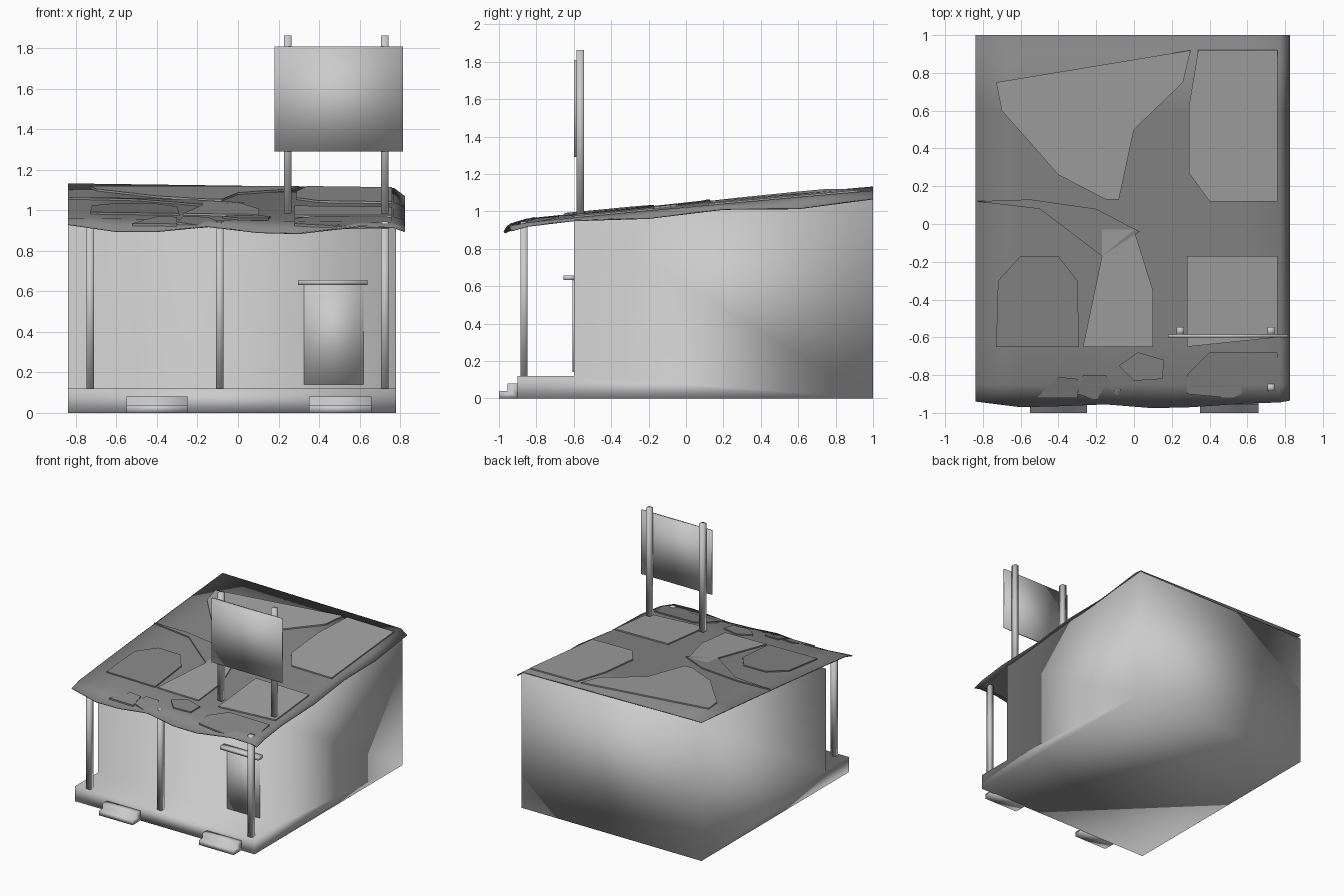
import bpy, bmesh
from mathutils import Vector

if "Cube" in bpy.data.objects:
    bpy.data.objects.remove(bpy.data.objects["Cube"])


def grey(name, v):
    m = bpy.data.materials.new(name)
    m.diffuse_color = (v, v, v, 1)
    m.use_nodes = True
    m.node_tree.nodes["Principled BSDF"].inputs["Base Color"].default_value = m.diffuse_color
    return m


DARK = grey("dark_roofing", 0.24)
WORN = grey("worn_roofing", 0.36)


def make(name, verts, faces, mat=None, smooth=True):
    me = bpy.data.meshes.new(name)
    me.from_pydata(verts, [], faces)
    bm = bmesh.new()
    bm.from_mesh(me)
    bmesh.ops.recalc_face_normals(bm, faces=bm.faces)
    bm.to_mesh(me)
    bm.free()
    if smooth:
        me.shade_smooth()
    if mat:
        me.materials.append(mat)
    ob = bpy.data.objects.new(name, me)
    bpy.context.collection.objects.link(ob)
    return ob


def prism(name, base, offset, mat=None, smooth=True):
    """Closed solid from a polygon moved along an offset."""
    n = len(base)
    a = [Vector(p) for p in base]
    b = [p + Vector(offset) for p in a]
    faces = [list(range(n))[::-1], list(range(n, 2 * n))]
    faces += [[i, (i + 1) % n, n + (i + 1) % n, n + i] for i in range(n)]
    return make(name, a + b, faces, mat, smooth)


def box(name, x0, x1, y0, y1, z0, z1):
    return prism(name, [(x0, y0, z0), (x1, y0, z0), (x1, y1, z0), (x0, y1, z0)],
                 (0, 0, z1 - z0))


# Building and porch floor as one side profile, softly shaded
profile = [(-0.9, 0), (1, 0), (1, 1.10), (-0.6, 0.955), (-0.6, 0.12), (-0.9, 0.12)]
prism("building_and_porch", [(-0.84, y, z) for y, z in profile], (1.62, 0, 0))

# Front steps
for side, x0, x1 in (("left", -0.55, -0.25), ("right", 0.35, 0.66)):
    steps = [(-1, 0), (-0.89, 0), (-0.89, 0.08), (-0.955, 0.08), (-0.955, 0.04), (-1, 0.04)]
    prism(side + "_steps", [(x0, y, z) for y, z in steps], (x1 - x0, 0, 0))

# Porch posts
for i, x in enumerate((-0.73, -0.09, 0.725)):
    box(f"porch_post_{i + 1}", x - 0.019, x + 0.019, -0.885, -0.847, 0.11, 0.945)

# Door and its canopy
box("door", 0.325, 0.62, -0.607, -0.59, 0.14, 0.635)
box("door_canopy", 0.295, 0.64, -0.655, -0.59, 0.632, 0.657)

# Sign board on two posts
box("sign_board", 0.18, 0.815, -0.6, -0.585, 1.29, 1.81)
for side, x in (("left", 0.245), ("right", 0.725)):
    box(side + "_sign_post", x - 0.019, x + 0.019, -0.585, -0.545, 0.985, 1.862)

# Sagging roof sheet, draped over the front and right edges
ROWS = [(-0.85, 0.962), (-0.6, 0.988), (-0.2, 1.026), (0.2, 1.062), (0.6, 1.098), (1.0, 1.133)]
DRAPE = [0.925, 0.955, 0.967, 1.015, 1.018, 1.07]
FRONT = [(-0.84, -0.94, 0.935), (-0.6, -0.97, 0.90), (-0.4, -0.965, 0.90),
         (-0.15, -0.955, 0.925), (0.1, -0.975, 0.895), (0.3, -0.97, 0.89),
         (0.6, -0.95, 0.925), (0.77, -0.945, 0.92), (0.825, -0.935, 0.90)]


def roof_z(x, y):
    for (y0, z0), (y1, z1) in zip(ROWS, ROWS[1:]):
        if y <= y1:
            break
    z = z0 + (z1 - z0) * (y - y0) / (y1 - y0)
    if y < -0.85:
        z = 0.962 + (y + 0.85) * 0.45
    return z - 0.022 * (x + 0.84) / 1.62


verts = list(FRONT)
for (y, _), edge in zip(ROWS, DRAPE):
    verts += [(x, y, roof_z(x, y)) for x, _, _ in FRONT[:-1]]
    verts.append((0.825, y, edge))
n = len(FRONT)
faces = [(r * n + c, r * n + c + 1, (r + 1) * n + c + 1, (r + 1) * n + c)
         for r in range(len(ROWS)) for c in range(n - 1)]
roof = make("roof_sheet", verts, faces, DARK)
mod = roof.modifiers.new("thickness", "SOLIDIFY")
mod.thickness = 0.008

# Overlapping patches lying on the roof, some more worn than others
patches = [
    (DARK, [(-.73, -.65), (-.29, -.65), (-.3, -.3), (-.4, -.17), (-.6, -.17), (-.72, -.3)]),
    (WORN, [(-.73, .75), (-.7, .6), (-.4, .26), (-.15, .13), (-.08, .13), (0, .5), (.26, .75), (.3, .92)]),
    (WORN, [(.29, .62), (.29, .27), (.4, .12), (.76, .12), (.76, .92), (.34, .92)]),
    (DARK, [(-.84, .12), (-.55, .13), (-.2, .08), (.03, -.04), (-.17, -.17), (-.5, .08)]),
    (WORN, [(-.17, -.03), (0, -.03), (.1, -.35), (.1, -.65), (-.27, -.65), (-.17, -.17)]),
    (WORN, [(.28, -.65), (.28, -.17), (.76, -.17), (.76, -.6)]),
    (DARK, [(-.3, -.9), (-.27, -.8), (-.15, -.8), (-.08, -.9), (-.2, -.93)]),
    (DARK, [(-.08, -.75), (.02, -.68), (.16, -.72), (.15, -.82), (0, -.83)]),
    (DARK, [(-.52, -.92), (-.4, -.81), (-.3, -.82), (-.3, -.92)]),
    (DARK, [(.28, -.8), (.4, -.68), (.76, -.68), (.76, -.9), (.5, -.92), (.28, -.9)]),
]
for i, (mat, pts) in enumerate(patches):
    prism(f"roof_patch_{i + 1}", [(x, y, roof_z(x, y) - 0.006) for x, y in pts],
          (0, 0, 0.016), mat, smooth=False)
